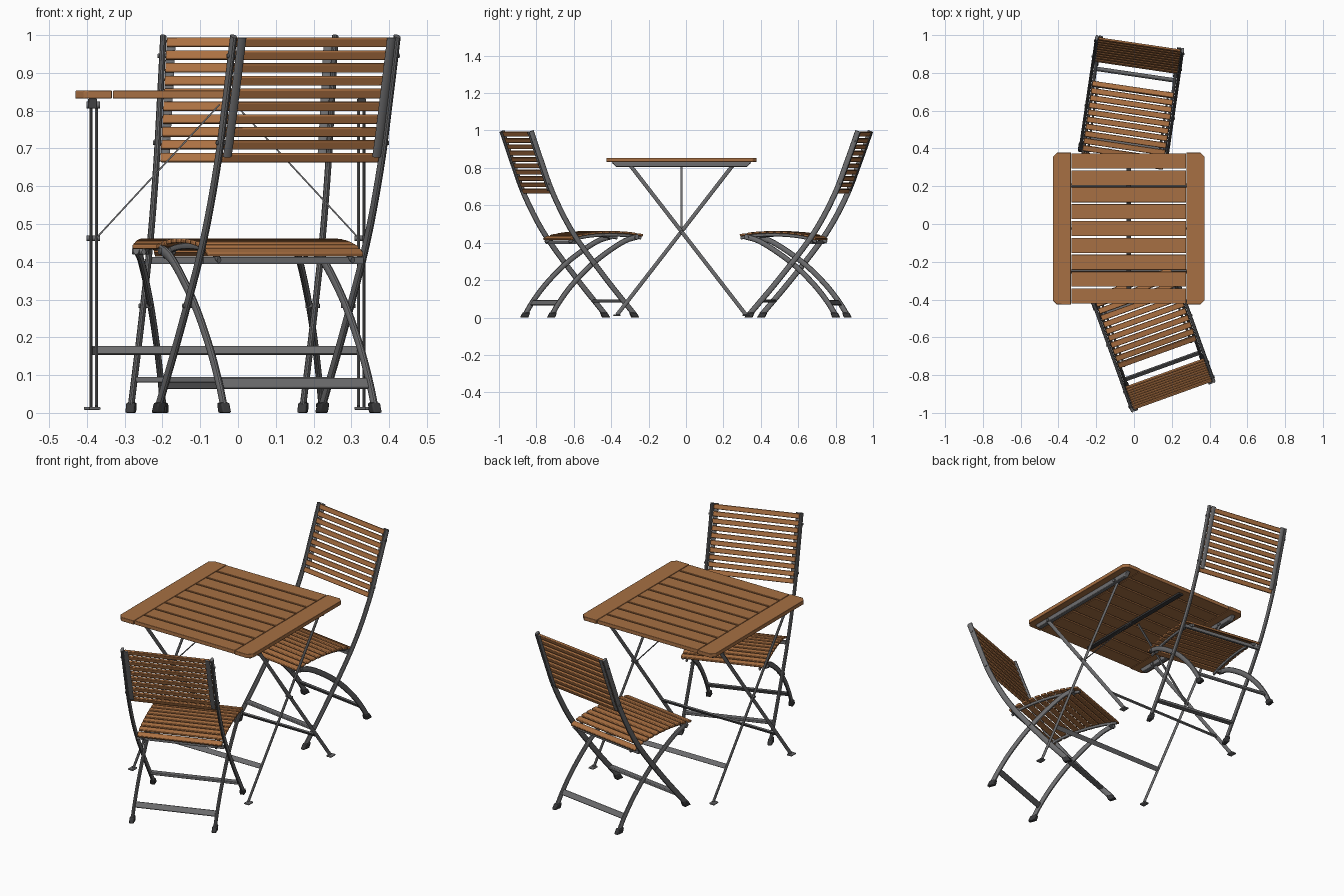
import bpy, bmesh, math
from mathutils import Vector, Matrix

if "Cube" in bpy.data.objects:
    bpy.data.objects.remove(bpy.data.objects["Cube"])


def material(name, rgb, rough):
    m = bpy.data.materials.new(name)
    m.use_nodes = True
    m.diffuse_color = (*rgb, 1)
    bsdf = m.node_tree.nodes["Principled BSDF"]
    bsdf.inputs["Base Color"].default_value = (*rgb, 1)
    bsdf.inputs["Roughness"].default_value = rough
    return m


TABLE_WOOD = material("table wood", (0.385, 0.16, 0.056), 0.6)
CHAIR_WOOD = material("chair wood", (0.41, 0.165, 0.055), 0.6)
METAL = material("grey metal", (0.155, 0.155, 0.16), 0.5)
RUBBER = material("dark rubber", (0.04, 0.04, 0.042), 0.8)
place = Matrix()      # where the current piece of furniture stands


def finish(name, bm, mat, bevel=0.0):
    bmesh.ops.recalc_face_normals(bm, faces=bm.faces)
    mesh = bpy.data.meshes.new(name)
    bm.to_mesh(mesh)
    bm.free()
    mesh.materials.append(mat)
    ob = bpy.data.objects.new(name, mesh)
    bpy.context.collection.objects.link(ob)
    ob.matrix_world = place
    if bevel:
        mod = ob.modifiers.new("soft edges", "BEVEL")
        mod.width, mod.segments = bevel, 2
    bpy.ops.object.select_all(action="DESELECT")
    ob.select_set(True)
    bpy.context.view_layer.objects.active = ob
    bpy.ops.object.shade_smooth_by_angle(angle=math.radians(35))


def box(name, centre, size, mat, tilt=0.0, bevel=0.0):
    bm = bmesh.new()
    m = (Matrix.Translation(centre) @ Matrix.Rotation(tilt, 4, "X")
         @ Matrix.Diagonal((*size, 1)))
    bmesh.ops.create_cube(bm, size=1, matrix=m)
    finish(name, bm, mat, bevel)


def prism(name, outline, push, mat, bevel=0.0):
    """Extrude a flat outline along a vector."""
    bm = bmesh.new()
    face = bm.faces.new([bm.verts.new(p) for p in outline])
    top = bmesh.ops.extrude_face_region(bm, geom=[face])["geom"]
    bmesh.ops.translate(bm, vec=push,
                        verts=[v for v in top if isinstance(v, bmesh.types.BMVert)])
    finish(name, bm, mat, bevel)


def rod(name, a, b, radius, mat):
    a, b = Vector(a), Vector(b)
    bm = bmesh.new()
    turn = (b - a).to_track_quat("Z", "Y").to_matrix().to_4x4()
    bmesh.ops.create_cone(bm, cap_ends=True, segments=12, radius1=radius,
                          radius2=radius, depth=(b - a).length,
                          matrix=Matrix.Translation((a + b) / 2) @ turn)
    finish(name, bm, mat)


def smooth_path(pts, steps=6):
    """Catmull-Rom curve through (depth, height) points."""
    p = [Vector(q) for q in pts]
    p = [2 * p[0] - p[1]] + p + [2 * p[-1] - p[-2]]
    out = []
    for a, b, c, d in zip(p, p[1:], p[2:], p[3:]):
        for i in range(steps):
            t = i / steps
            out.append(0.5 * (2 * b + (c - a) * t + (2 * a - 5 * b + 4 * c - d) * t * t
                              + (3 * b - a - 3 * c + d) * t ** 3))
    return out + [p[-2]]


def tube(name, x, path, wide, deep, mat, sides=12):
    """Oval tube along a path in the plane at x."""
    bm = bmesh.new()
    rings = []
    for i, p in enumerate(path):
        t = (path[min(i + 1, len(path) - 1)] - path[max(i - 1, 0)]).normalized()
        ring = []
        for k in range(sides):
            a = math.tau * k / sides
            q = p + Vector((-t.y, t.x)) * math.sin(a) * deep / 2
            ring.append(bm.verts.new((x + math.cos(a) * wide / 2, q.x, q.y)))
        rings.append(ring)
    for r, s in zip(rings, rings[1:]):
        for k in range(sides):
            n = (k + 1) % sides
            bm.faces.new((r[k], r[n], s[n], s[k]))
    bm.faces.new(rings[0])
    bm.faces.new(rings[-1])
    finish(name, bm, mat)


def at_height(path, z):
    """Depth and slope angle of a falling path at height z."""
    a, b = next((a, b) for a, b in zip(path, path[1:]) if a.y >= z >= b.y)
    f = (a.y - z) / (a.y - b.y)
    return a.x + (b.x - a.x) * f, math.atan2(b.x - a.x, a.y - b.y)


def foot(name, x, y, lean):
    outline = [(x - 0.012, y + dy, z) for dy, z in
               ((-0.021, 0), (0.021, 0), (0.018 + lean, 0.027), (-0.018 + lean, 0.027))]
    prism(name, outline, (0.024, 0, 0), RUBBER, 0.004)


# Chair profiles: depth runs forward from the top of the back
LONG = smooth_path([(0, 0.997), (0.06, 0.83), (0.13, 0.65), (0.243, 0.445),
                    (0.415, 0.22), (0.588, 0.015)])
CURVED = smooth_path([(0.615, 0.433), (0.54, 0.41), (0.44, 0.35), (0.335, 0.27),
                      (0.235, 0.17), (0.165, 0.08), (0.125, 0.015)])
SEAT = smooth_path([(0.23, 0.418), (0.28, 0.438), (0.37, 0.452),
                    (0.47, 0.456), (0.56, 0.452), (0.64, 0.44)])


def chair(label):
    for side, s in (("left", 1), ("right", -1)):
        tag = f"{label}_{side}_"
        tube(tag + "back_leg_tube", s * 0.23, LONG, 0.017, 0.03, METAL)
        tube(tag + "curved_leg", s * 0.212, CURVED, 0.017, 0.029, METAL)
        foot(tag + "front_foot", s * 0.23, 0.592, -0.015)
        foot(tag + "rear_foot", s * 0.212, 0.12, 0.012)
        # strip that carries the back slats, and seat rail
        strip = [p + Vector((-0.010, -0.004)) for p in LONG if p.y > 0.655]
        tube(tag + "back_strip", s * 0.21, strip, 0.024, 0.007, METAL, 8)
        rail = [p + Vector((0, -0.014)) for p in SEAT]
        tube(tag + "seat_rail", s * 0.188, rail, 0.012, 0.018, METAL, 8)
        # bolts
        for z in (0.945, 0.715, 0.283):
            y = at_height(LONG, z)[0]
            rod(tag + "bolt", (s * 0.205, y, z), (s * 0.242, y, z), 0.006, METAL)
        rod(tag + "seat_bolt", (s * 0.18, 0.6, 0.428), (s * 0.224, 0.6, 0.428), 0.009, METAL)
    # back slats
    for i in range(10):
        z = 0.981 - 0.0339 * i
        y, slope = at_height(LONG, z)
        box(f"{label}_back_slat", (0, y, z), (0.44, 0.012, 0.025), CHAIR_WOOD, slope, 0.003)
    # seat slats, evenly spaced along the seat curve
    first, last, count = SEAT[0].x + 0.014, SEAT[-1].x - 0.014, 11
    for i in range(count):
        y = first + (last - first) * i / (count - 1)
        a, b = next((a, b) for a, b in zip(SEAT, SEAT[1:]) if a.x <= y <= b.x)
        z = a.y + (b.y - a.y) * (y - a.x) / (b.x - a.x)
        box(f"{label}_seat_slat", (0, y, z), (0.436, 0.03, 0.012), CHAIR_WOOD,
            math.atan2(b.y - a.y, b.x - a.x), 0.003)
    # cross bars
    box(f"{label}_seat_bar", (0, 0.255, 0.403), (0.45, 0.012, 0.018), METAL)
    y = at_height(LONG, 0.088)[0]
    box(f"{label}_front_stretcher", (0, y, 0.088), (0.45, 0.03, 0.014), METAL, 0, 0.003)
    y, slope = at_height(CURVED, 0.078)
    box(f"{label}_rear_stretcher", (0, y, 0.078), (0.416, 0.01, 0.031), METAL, slope, 0.003)


def table():
    half, inner, cut, low, thick = 0.402, 0.306, 0.022, 0.832, 0.021
    # top boards
    for s in (-1, 1):
        outline = [(s * x, y, low) for x, y in
                   ((inner, -half), (half - cut, -half), (half, cut - half),
                    (half, half - cut), (half - cut, half), (inner, half))]
        prism("table_end_board", outline, (0, 0, thick), TABLE_WOOD, 0.002)
    pitch = 2 * half / 9
    for i in range(9):
        box("table_slat", (0, (i - 4) * pitch, low + thick / 2),
            (2 * inner - 0.005, pitch - 0.009, thick), TABLE_WOOD, 0, 0.002)
    # rails under the top
    for x in (-0.357, 0.355):
        w = 0.024
        outline = [(x - w / 2, y, z) for y, z in
                   ((-0.372, low), (0.372, low), (0.352, low - 0.026), (-0.352, low - 0.026))]
        prism("table_rail", outline, (w, 0, 0), METAL, 0.003)
    box("table_centre_strip", (0, 0, low - 0.005), (0.026, 0.74, 0.01), RUBBER)
    # crossed folding legs, with feet and stretchers
    for d, x in ((1, 0.361), (-1, 0.347)):
        top, low_end = Vector((-0.275 * d, 0.815)), Vector((0.345 * d, 0.014))
        for s in (-1, 1):
            tube("table_leg", s * x, [top, low_end], 0.008, 0.021, METAL)
            box("table_foot", (s * (x + 0.004), low_end.x, 0.012), (0.03, 0.04, 0.008),
                METAL, 0, 0.003)
        y, slope = at_height([top, low_end], 0.165)
        box("table_stretcher", (0, y, 0.165), (2 * x, 0.008, 0.025), METAL, slope)
    # pivots and diagonal stays
    for s in (-1, 1):
        rod("table_pivot", (s * 0.337, 0, 0.462), (s * 0.373, 0, 0.462), 0.007, METAL)
        outline = [(s * x, -0.006, z) for x, z in
                   ((0.344, 0.463), (0.347, 0.466), (0.022, 0.818), (0.019, 0.815))]
        prism("table_stay", outline, (0, 0.012, 0), METAL)
        for d in (-1, 1):
            rod("table_rail_bolt", (s * 0.337, 0.27 * d, 0.815),
                (s * 0.373, 0.27 * d, 0.815), 0.009, METAL)


place = Matrix.Translation((-0.028, -0.024, 0))
table()
place = Matrix.Translation((0.205, -0.906, 0)) @ Matrix.Rotation(math.radians(19.8), 4, "Z")
chair("front_chair")
place = Matrix.Translation((0.03, 0.953, 0)) @ Matrix.Rotation(math.radians(171.6), 4, "Z")
chair("back_chair")
